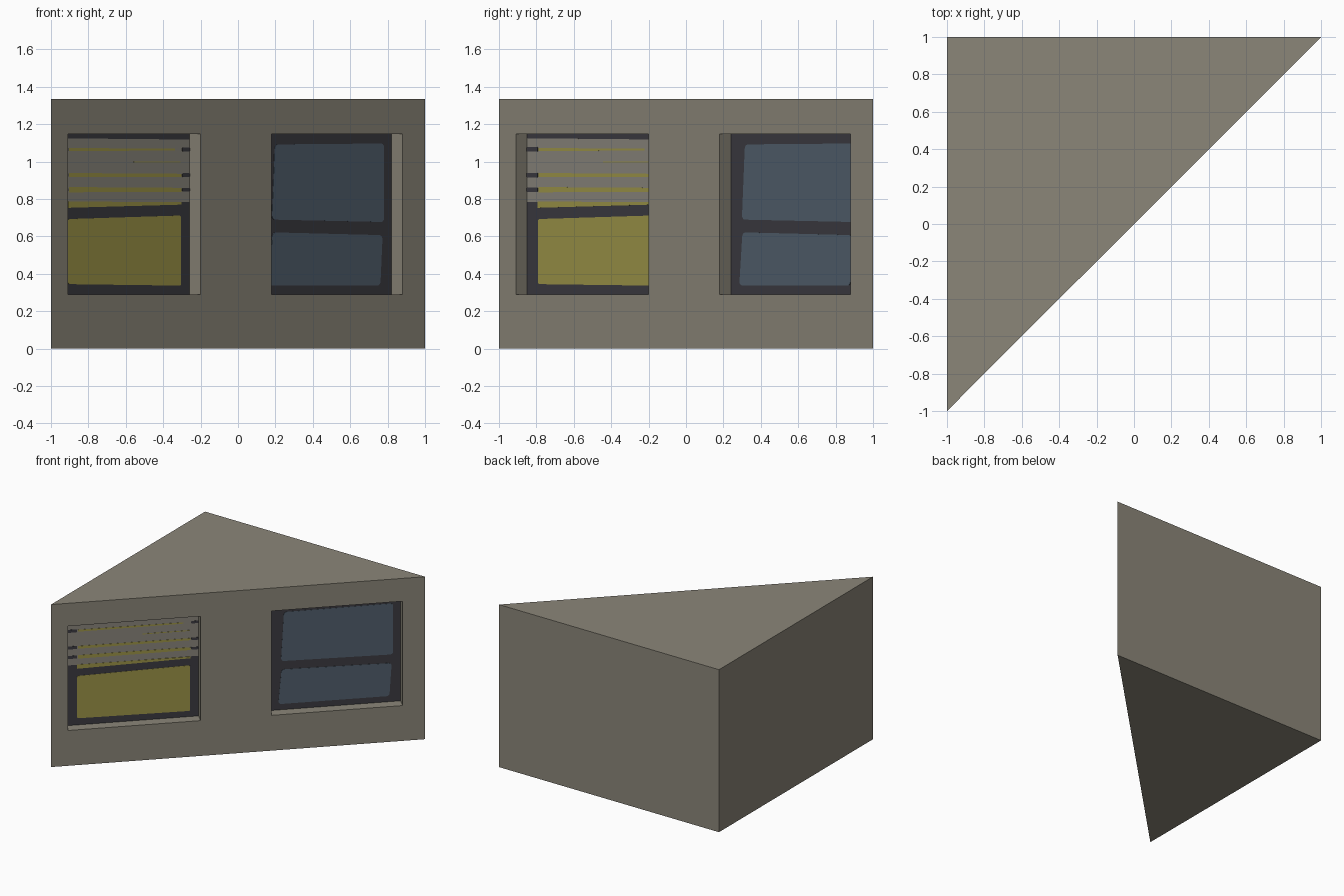
import bpy, bmesh
from mathutils import Vector

if "Cube" in bpy.data.objects:
    bpy.data.objects.remove(bpy.data.objects["Cube"])

H = 1.335                                   # building height
DEPTH = 0.085                               # window recess
OUT = Vector((1, -1, 0)).normalized()       # outward normal of the diagonal wall
WINDOWS = [(-0.91, -0.2), (0.18, 0.88)]     # along the diagonal, x = y = t
SILL, HEAD = 0.29, 1.147


def material(name, rgb):
    def lin(c):
        c /= 255
        return c / 12.92 if c <= 0.04045 else ((c + 0.055) / 1.055) ** 2.4
    m = bpy.data.materials.new(name)
    m.diffuse_color = (*[lin(c) for c in rgb], 1)
    m.use_nodes = True
    m.node_tree.nodes["Principled BSDF"].inputs["Base Color"].default_value = m.diffuse_color
    return m


wall = material("grey_plaster", (139, 134, 121))
dark = material("dark_frame", (60, 59, 65))
yellow = material("lit_yellow", (157, 148, 72))
blue = material("blue_glass", (81, 95, 109))
blind_grey = material("blind_grey", (138, 134, 124))


def finish(name, bm, mats):
    bmesh.ops.recalc_face_normals(bm, faces=bm.faces)
    me = bpy.data.meshes.new(name)
    bm.to_mesh(me)
    bm.free()
    for m in mats:
        me.materials.append(m)
    ob = bpy.data.objects.new(name, me)
    bpy.context.collection.objects.link(ob)
    return ob


def on_wall(t, z, out=0.0):
    return Vector((t, t, z)) + OUT * out


def plate(name, pts, mat, thick, corner=0.0):
    """Thin plate lying on the recessed back of a window."""
    bm = bmesh.new()
    bm.faces.new([bm.verts.new(on_wall(t, z, -DEPTH)) for t, z in pts])
    if corner:
        bmesh.ops.bevel(bm, geom=bm.verts[:], offset=corner, segments=3,
                        profile=0.5, affect='VERTICES')
    ext = bmesh.ops.extrude_face_region(bm, geom=bm.faces[:])
    bmesh.ops.translate(bm, vec=OUT * thick,
                        verts=[v for v in ext["geom"] if isinstance(v, bmesh.types.BMVert)])
    return finish(name, bm, [mat])


def rect(t0, t1, z0, z1):
    return [(t0, z0), (t1, z0), (t1, z1), (t0, z1)]


# building: triangular prism, diagonal wall as a grid with two recessed cells
ts = [-1, *WINDOWS[0], *WINDOWS[1], 1]
zs = [0, SILL, HEAD, H]
bm = bmesh.new()
g = [[bm.verts.new(on_wall(t, z)) for z in zs] for t in ts]
corner = [bm.verts.new((-1, 1, z)) for z in (0, H)]
openings = []
for i in range(len(ts) - 1):
    for j in range(len(zs) - 1):
        f = bm.faces.new((g[i][j], g[i + 1][j], g[i + 1][j + 1], g[i][j + 1]))
        if j == 1 and i in (1, 3):
            openings.append(f)
bm.faces.new([c[-1] for c in g] + [corner[1]])          # roof
bm.faces.new([c[0] for c in g] + [corner[0]])           # base
bm.faces.new(g[0] + [corner[1], corner[0]])             # left wall
bm.faces.new(g[-1] + [corner[1], corner[0]])            # back wall
bmesh.ops.recalc_face_normals(bm, faces=bm.faces)
for f in openings:
    back = bmesh.ops.extrude_discrete_faces(bm, faces=[f])["faces"][0]
    back.material_index = 1
    bmesh.ops.translate(bm, vec=-OUT * DEPTH, verts=back.verts[:])
finish("building", bm, [wall, dark])

# left window: lit lower pane
plate("lit_pane", [(-0.85, 0.345), (-0.63, 0.342), (-0.245, 0.337),
                   (-0.245, 0.712), (-0.85, 0.693)], yellow, 0.002, 0.012)

# left window: blind with light showing between the slats
plate("blind", [(-0.91, 0.785), (-0.2, 0.785), (-0.2, 1.118), (-0.91, 1.125)],
      blind_grey, 0.002)
plate("blind_gap_bottom", [(-0.85, 0.753), (-0.245, 0.77), (-0.245, 0.783),
                           (-0.85, 0.787)], yellow, 0.004)
for n, (z, h, t1) in enumerate([(0.85, 0.028, -0.245), (0.928, 0.022, -0.245),
                                (1.065, 0.016, -0.28)]):
    plate(f"blind_gap_{n}", [(-0.845, z - h / 2), (t1, z - h / 2 + 0.002),
                             (t1, z + h / 2 - 0.004), (-0.845, z + h / 2)], yellow, 0.004)
    plate(f"blind_end_left_{n}", rect(-0.91, -0.85, z - 0.012, z + 0.012), dark, 0.004, 0.006)
    plate(f"blind_end_right_{n}", rect(-0.24, -0.2, z - 0.01, z + 0.01), dark, 0.004, 0.006)
plate("blind_gap_thin", rect(-0.5, -0.25, 0.995, 1.001), yellow, 0.004)

# right window: two blue panes
plate("upper_glass", [(0.24, 0.69), (0.84, 0.677), (0.84, 1.097), (0.256, 1.092)],
      blue, 0.002, 0.022)
plate("lower_glass", [(0.226, 0.338), (0.82, 0.337), (0.832, 0.607), (0.243, 0.622)],
      blue, 0.002, 0.022)
